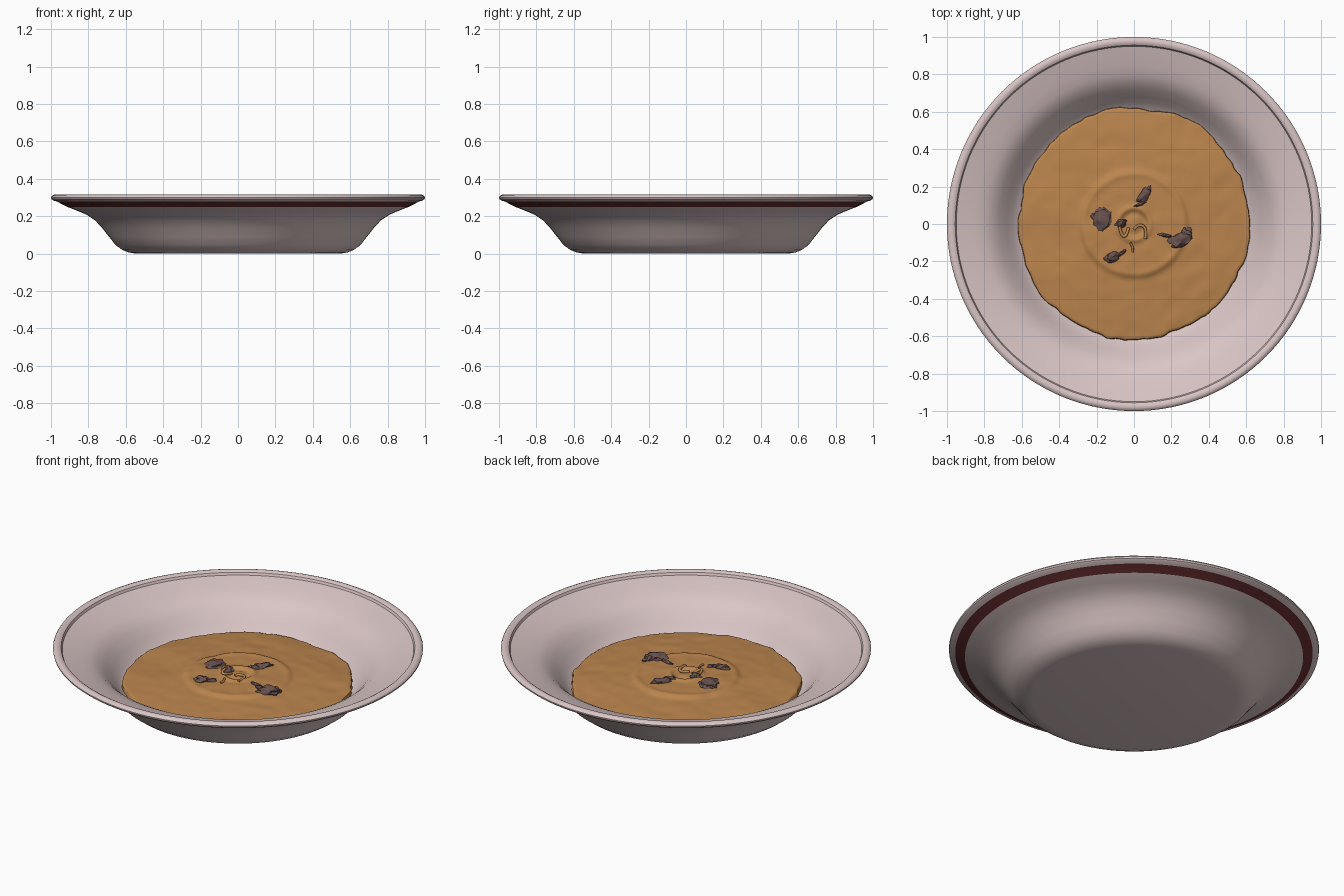
import bpy, bmesh, math, random
from mathutils import Vector, noise

if "Cube" in bpy.data.objects:
    bpy.data.objects.remove(bpy.data.objects["Cube"])

random.seed(4)


def mat(name, rgb):
    m = bpy.data.materials.new(name)
    m.diffuse_color = (*rgb, 1)
    m.use_nodes = True
    m.node_tree.nodes["Principled BSDF"].inputs["Base Color"].default_value = m.diffuse_color
    return m


PINK = mat("pale_pink_ceramic", (0.70, 0.56, 0.56))
RED = mat("dark_red_band", (0.15, 0.03, 0.032))
SOUP = mat("golden_brown_soup", (0.50, 0.235, 0.075))
CHUNK = mat("dark_brown_chunk", (0.14, 0.085, 0.078))


def finish(bm, name, mats, angle=40):
    bmesh.ops.recalc_face_normals(bm, faces=bm.faces)
    me = bpy.data.meshes.new(name)
    bm.to_mesh(me)
    bm.free()
    ob = bpy.data.objects.new(name, me)
    bpy.context.collection.objects.link(ob)
    for m in mats:
        me.materials.append(m)
    bpy.ops.object.select_all(action='DESELECT')
    ob.select_set(True)
    bpy.context.view_layer.objects.active = ob
    bpy.ops.object.shade_smooth_by_angle(angle=math.radians(angle))
    return ob


def polar(bm, n, radii, point):
    """Centre vertex plus concentric rings; point(r, a) gives a position."""
    rings = [[bm.verts.new(point(r, 2 * math.pi * i / n)) for i in range(n)] for r in radii]
    for k in range(len(rings) - 1):
        a, b = rings[k], rings[k + 1]
        for i in range(n):
            j = (i + 1) % n
            bm.faces.new((a[i], a[j], b[j], b[i]))
    return rings


# Bowl: lathed outer wall, rolled rim and inner wall
profile = [(0.55, 0.0), (0.585, 0.006), (0.62, 0.02), (0.655, 0.046), (0.69, 0.09),
           (0.725, 0.135), (0.765, 0.178), (0.81, 0.208), (0.86, 0.229), (0.914, 0.25),
           (0.966, 0.277), (0.988, 0.284), (0.998, 0.292), (1.0, 0.301), (0.994, 0.310),
           (0.982, 0.315), (0.968, 0.314), (0.956, 0.307), (0.95, 0.293), (0.90, 0.279),
           (0.85, 0.264), (0.80, 0.247), (0.76, 0.226), (0.72, 0.190), (0.68, 0.142),
           (0.65, 0.106), (0.62, 0.078), (0.58, 0.055), (0.52, 0.045)]
bm = bmesh.new()
N = 128
rings = polar(bm, N, range(len(profile)),
              lambda k, a: (profile[k][0] * math.cos(a), profile[k][0] * math.sin(a), profile[k][1]))
for ring in (rings[0], rings[-1]):
    bm.faces.new(ring)
# red painted band under the rim
for f in bm.faces:
    zs = [v.co.z for v in f.verts]
    if abs(min(zs) - 0.25) < 1e-4 and abs(max(zs) - 0.277) < 1e-4:
        f.material_index = 1
finish(bm, "bowl", [PINK, RED], 35)


# Soup: rippled disc with a raised central mound and ragged edge
def bump(d, w):
    return math.exp(-(d / w) ** 2)


def soup_z(x, y):
    r = math.hypot(x, y)
    z = 0.108 + 0.030 * (1 - min(r / 0.62, 1) ** 2)
    step = 1 / (1 + math.exp((r - 0.285) / 0.007))
    z += 0.010 * step + 0.005 * bump(r - 0.27, 0.02)
    z += 0.010 * bump(r - 0.085, 0.014) - 0.008 * bump(r - 0.055, 0.02)
    z += 0.007 * noise.noise(Vector((x * 5, y * 5, 1)))
    z += 0.004 * noise.noise(Vector((x * 13, y * 13, 4)))
    return z


def soup_point(r, a):
    ragged = 0.022 * noise.noise(Vector((math.cos(a) * 3, math.sin(a) * 3, 7)))
    ragged += 0.012 * noise.noise(Vector((math.cos(a) * 11, math.sin(a) * 11, 2)))
    k = min(r, 0.62) * (1 + ragged * (r / 0.62) ** 4 / 0.62)
    x, y = k * math.cos(a), k * math.sin(a)
    z = soup_z(x, y)
    if r > 0.62:
        x, y, z = x * 1.004, y * 1.004, 0.05
    elif r > 0.61:
        z -= 0.005
    return (x, y, z)


bm = bmesh.new()
radii = [0.012 + 0.598 * i / 60 for i in range(61)] + [0.618, 0.63]
rings = polar(bm, 160, radii, soup_point)
bm.faces.new(rings[0])
bm.faces.new(rings[-1])
finish(bm, "soup", [SOUP], 50)


# Chunks: irregular flattened lumps floating in the middle
def chunk(name, x, y, lx, ly, h, turn, lift=0.004):
    bm = bmesh.new()
    bmesh.ops.create_icosphere(bm, subdivisions=3, radius=1)
    seed = random.uniform(0, 50)
    c, s = math.cos(turn), math.sin(turn)
    base = soup_z(x, y) + lift
    for v in bm.verts:
        p = v.co * (1 + 0.55 * noise.noise(v.co * 1.6 + Vector((seed, 0, 0))))
        px, py = p.x * lx, p.y * ly
        v.co = (x + px * c - py * s, y + px * s + py * c, base + p.z * h)
    finish(bm, name, [CHUNK])


for i, args in enumerate([
        (-0.17, 0.03, 0.052, 0.056, 0.018, 0.3),
        (-0.07, 0.005, 0.028, 0.022, 0.022, 0.2),
        (0.055, 0.155, 0.050, 0.024, 0.018, 1.0),
        (0.03, 0.105, 0.030, 0.008, 0.014, 0.4),
        (0.25, -0.085, 0.062, 0.036, 0.022, 0.35),
        (0.28, -0.05, 0.030, 0.030, 0.022, 0.9),
        (0.165, -0.06, 0.036, 0.008, 0.012, -0.2),
        (-0.115, -0.175, 0.040, 0.024, 0.018, 0.2),
        (-0.065, -0.155, 0.026, 0.009, 0.014, 0.7)]):
    chunk(f"chunk_{i + 1}", *args)


# Small curled strands of soup near the centre
def strand(name, pts, radius):
    cu = bpy.data.curves.new(name, 'CURVE')
    cu.dimensions = '3D'
    cu.bevel_depth = radius
    cu.bevel_resolution = 2
    cu.use_fill_caps = True
    sp = cu.splines.new('NURBS')
    sp.points.add(len(pts) - 1)
    sp.use_endpoint_u = True
    sp.order_u = 3
    for p, (x, y) in zip(sp.points, pts):
        p.co = (x, y, soup_z(x, y) + 0.004, 1)
    cu.materials.append(SOUP)
    ob = bpy.data.objects.new(name, cu)
    bpy.context.collection.objects.link(ob)


strand("strand_left", [(-0.08, 0.0), (-0.07, -0.06), (-0.04, -0.07), (-0.03, -0.02)], 0.008)
strand("strand_right", [(0.0, -0.03), (0.02, 0.0), (0.07, -0.02), (0.06, -0.08)], 0.008)
strand("strand_front", [(-0.02, -0.10), (0.0, -0.13), (-0.01, -0.15)], 0.006)
